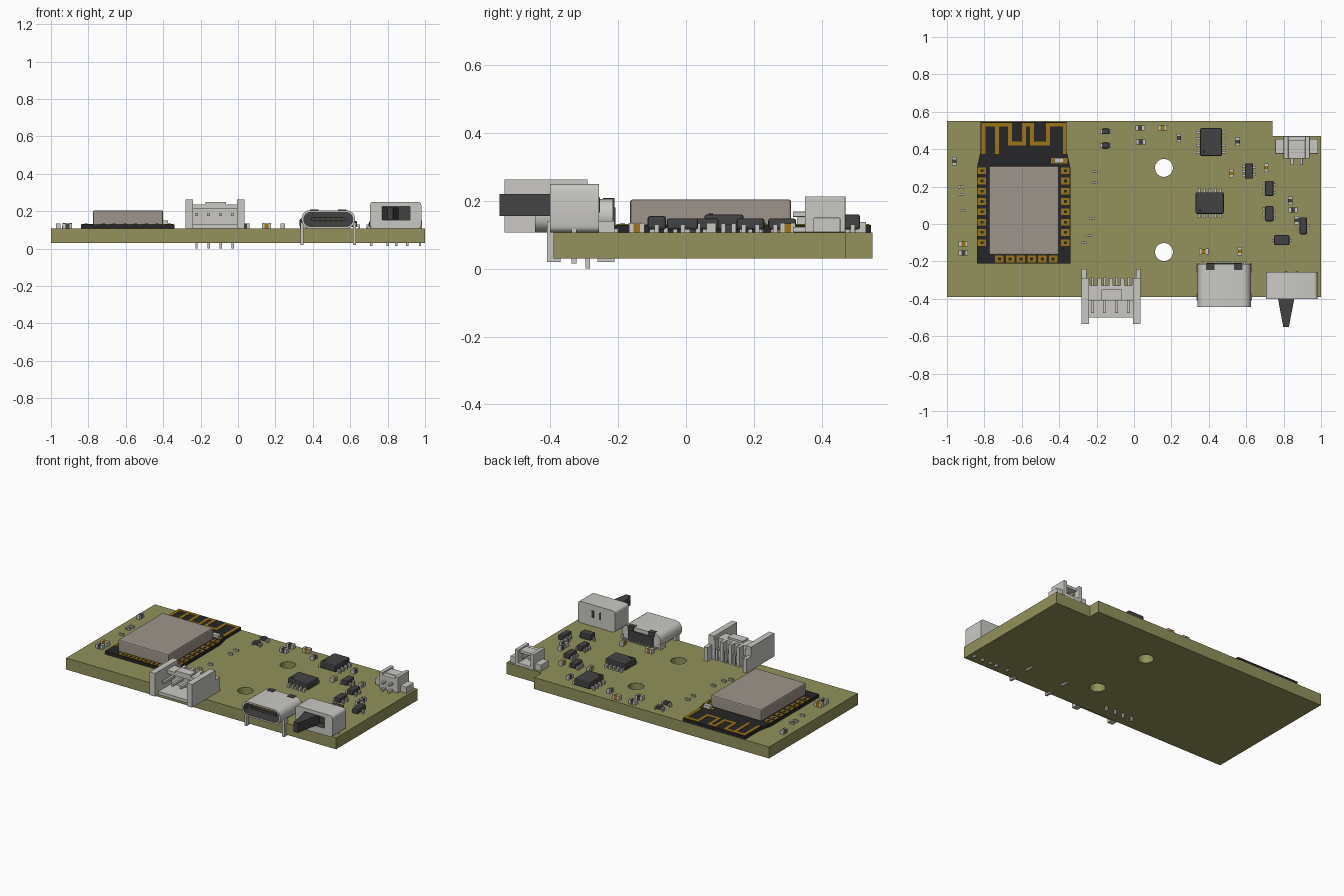
import bpy, bmesh, math
from mathutils import Matrix, Vector

if "Cube" in bpy.data.objects:
    bpy.data.objects.remove(bpy.data.objects["Cube"])


def material(name, srgb):
    color = [((c / 255 + 0.055) / 1.055) ** 2.4 for c in srgb] + [1]
    m = bpy.data.materials.new(name)
    m.use_nodes = True
    m.diffuse_color = color
    m.node_tree.nodes["Principled BSDF"].inputs["Base Color"].default_value = color
    return m


OLIVE = material("olive board", (146, 146, 92))
SHIELD = material("warm shield metal", (158, 149, 140))
LIGHT = material("light grey", (202, 201, 196))
DARK = material("dark plastic", (66, 66, 68))
BLACK = material("module black", (38, 38, 40))
GOLD = material("gold", (158, 118, 20))
TOP = 0.107    # upper surface of the board
MOD = 0.128    # upper surface of the radio module


def finish(name, bm, mats, bevel=0, segments=2):
    bmesh.ops.recalc_face_normals(bm, faces=bm.faces)
    me = bpy.data.meshes.new(name)
    bm.to_mesh(me)
    bm.free()
    ob = bpy.data.objects.new(name, me)
    bpy.context.collection.objects.link(ob)
    for m in mats:
        me.materials.append(m)
    if bevel:
        mod = ob.modifiers.new("Bevel", "BEVEL")
        mod.width, mod.segments = bevel, segments
    return ob


def boxes(name, items, bevel=0):
    """Join boxes given as (material, x range, y range, z range)."""
    bm, mats = bmesh.new(), []
    for mat, *ranges in items:
        if mat not in mats:
            mats.append(mat)
        mid = Vector([(a + b) / 2 for a, b in ranges])
        size = Vector([abs(b - a) for a, b in ranges])
        made = bmesh.ops.create_cube(bm, size=1, matrix=Matrix.LocRotScale(mid, None, size))
        for f in {f for v in made["verts"] for f in v.link_faces}:
            f.material_index = mats.index(mat)
    return finish(name, bm, mats, bevel)


def around(c, size):
    return (c - size / 2, c + size / 2)


def prism(name, outline, z0, z1, mat, bevel=0):
    bm = bmesh.new()
    base = bm.faces.new([bm.verts.new((x, y, z0)) for x, y in outline])
    ext = bmesh.ops.extrude_face_region(bm, geom=[base])
    verts = [g for g in ext["geom"] if isinstance(g, bmesh.types.BMVert)]
    bmesh.ops.translate(bm, verts=verts, vec=(0, 0, z1 - z0))
    return finish(name, bm, [mat], bevel)


def rounded(x0, x1, z0, z1, r, steps=5):
    pts = []
    for i, (x, z) in enumerate([(x1 - r, z1 - r), (x0 + r, z1 - r), (x0 + r, z0 + r), (x1 - r, z0 + r)]):
        for k in range(steps + 1):
            a = math.pi / 2 * (i + k / steps)
            pts.append((x + r * math.cos(a), z + r * math.sin(a)))
    return pts


def shell(name, outer, inner, y0, y1, depth):
    """Body along y with a dark-floored pocket in its front face."""
    bm = bmesh.new()
    rings = [[bm.verts.new((x, y, z)) for x, z in pts]
             for pts, y in ((outer, y1), (outer, y0), (inner, y0), (inner, y0 + depth))]
    n = len(outer)
    for j in range(3):
        for i in range(n):
            k = (i + 1) % n
            f = bm.faces.new((rings[j][i], rings[j][k], rings[j + 1][k], rings[j + 1][i]))
            f.material_index = int(j == 2)
    bm.faces.new(rings[0])
    bm.faces.new(rings[3]).material_index = 1
    ob = finish(name, bm, [LIGHT, DARK])
    bpy.ops.object.select_all(action="DESELECT")
    bpy.context.view_layer.objects.active = ob
    ob.select_set(True)
    bpy.ops.object.shade_smooth_by_angle(angle=math.radians(35))
    return ob


# Circuit board with corner notch and two drilled holes
board = prism("circuit_board", [(-1, -.39), (1, -.39), (1, .47), (.74, .47), (.74, .55), (-1, .55)], .03, TOP, OLIVE)
for y in (-.15, .3):
    bm = bmesh.new()
    bmesh.ops.create_cone(bm, cap_ends=True, segments=32, radius1=.048, radius2=.048, depth=.3,
                          matrix=Matrix.Translation((.16, y, TOP)))
    cutter = finish("hole_cutter", bm, [OLIVE])
    cutter.hide_render = True
    cutter.hide_set(True)
    cut = board.modifiers.new("Hole", "BOOLEAN")
    cut.object, cut.solver = cutter, "EXACT"

# Radio module: base, shield can, edge pads and antenna
prism("module_base", [(-.84, -.21), (-.34, -.21), (-.34, .3), (-.36, .39), (-.36, .545), (-.82, .545),
                      (-.82, .39), (-.84, .3)], TOP, MOD, BLACK)
boxes("module_shield", [(SHIELD, (-.775, -.4), (-.165, .31), (MOD - .005, .204))], .008)
pads = []
spots = [(x, .285 - .055 * i) for i in range(8) for x in (-.813, -.367)]
spots += [(-.72 + .0575 * i, -.187) for i in range(6)]
for x, y in spots:
    pads.append((GOLD, around(x, .046), around(y, .036), (TOP + .002, MOD + .003)))
    pads.append((BLACK, around(x, .016), around(y, .014), (MOD, MOD + .005)))
boxes("module_pads", pads)


def trace(path, width=.02):
    out = []
    for (xa, ya), (xb, yb) in zip(path, path[1:]):
        h = width / 2
        out.append((GOLD, (min(xa, xb) - h, max(xa, xb) + h), (min(ya, yb) - h, max(ya, yb) + h), (MOD, MOD + .003)))
    return out


meander = [(-.805, .385), (-.805, .53), (-.663, .53), (-.663, .43), (-.588, .43), (-.588, .53), (-.545, .53),
           (-.545, .43), (-.46, .43), (-.46, .53), (-.37, .53), (-.37, .385)]
boxes("module_antenna", trace(meander) + trace([(-.733, .53), (-.733, .385)]))
boxes("module_capacitor", [(LIGHT, around(-.4, .05), around(.34, .026), (MOD, .15)),
                           (GOLD, around(-.4, .09), around(.338, .03), (MOD, MOD + .004))])

# Four-pin open connector at the front edge
white = [(LIGHT, x, (-.535, -.29), (TOP, .262)) for x in ((-.28, -.24), (-.005, .035))]
white += [(LIGHT, x, (-.29, -.24), (TOP, .2)) for x in ((-.28, -.255), (.01, .035))]
white += [(LIGHT, (-.25, .005), (-.5, -.33), (TOP, .128)),
          (LIGHT, (-.25, .005), (-.36, -.33), (.12, .237)),
          (LIGHT, (-.25, .005), (-.41, -.35), (.215, .237)),
          (LIGHT, (-.175, -.065), (-.41, -.35), (.23, .25))]
white += [(LIGHT, around(-.245 + .0613 * i, .022), (-.335, -.29), (TOP, .237)) for i in range(5)]
boxes("wire_connector", white)
pins = []
for i in range(4):
    x = -.222 + .0645 * i
    pins += [(LIGHT, around(x, .016), (-.475, -.34), around(.182, .016)),
             (LIGHT, around(x, .013), (-.296, -.283), (0, .182)),
             (LIGHT, around(x, .013), (-.34, -.283), around(.175, .013))]
boxes("wire_connector_pins", pins)

# Charging port with tongue, rear insert and feet
shell("charging_port", rounded(.34, .625, TOP, .205, .045), rounded(.352, .613, TOP + .011, .194, .036),
      -.445, -.215, .17)
boxes("port_tongue", [(DARK, (.39, .575), (-.42, -.27), (.147, .165))]
      + [(GOLD, around(.41 + .029 * i, .014), (-.41, -.29), (.145, .168)) for i in range(6)])
boxes("port_rear_insert", [(DARK, (.39, .575), (-.235, -.208), (TOP, .18)),
                           (DARK, (.385, .43), (-.245, -.21), (.18, .208)),
                           (DARK, (.535, .58), (-.245, -.21), (.18, .208))])
boxes("port_feet", [(LIGHT, around(x, .016), y, (.02, .14)) for x in (.343, .622) for y in ((-.26, -.21), (-.41, -.37))]
      + [(LIGHT, around(.37 + .0245 * i, .011), (-.222, -.2), (TOP, .118)) for i in range(10)])

# Slide switch with lever
shell("switch_body", rounded(.705, .98, TOP, .25, .018, 3), rounded(.77, .92, .153, .226, .004, 3),
      -.4, -.257, .05)
prism("switch_lever", [(.77, -.36), (.77, -.4), (.798, -.55), (.828, -.55), (.857, -.4), (.857, -.36)], .155, .22, DARK)
boxes("switch_slots", [(DARK, around(x, .014), (-.258, -.253), (.165, .21)) for x in (.815, .87)])
boxes("switch_pins", [(LIGHT, around(x, .013), around(-.33, .016), (.015, TOP + .01))
                      for x in (.712, .8, .845, .905, .973)])

# Battery socket opening to the back
boxes("battery_socket", [(LIGHT, (.8, .94), (.35, .385), (TOP, .2)),
                         (LIGHT, (.8, .94), (.38, .47), (TOP, .128)),
                         (LIGHT, (.8, .825), (.35, .47), (TOP, .213)),
                         (LIGHT, (.915, .94), (.35, .47), (TOP, .213)),
                         (LIGHT, (.82, .92), (.38, .45), (.185, .205)),
                         (LIGHT, (.755, .8), (.375, .455), (TOP, .15)),
                         (LIGHT, (.94, .985), (.375, .455), (TOP, .15))]
      + [(LIGHT, around(x, .016), (.315, .45), around(z, .016)) for x in (.845, .895) for z in (.115, .16)], .003)


# Chips with rows of legs along x or y
def chip(name, cx, cy, sx, sy, height, legs, sideways, reach=.02, dot=False):
    body = boxes(name + "_body", [(DARK, around(cx, sx), around(cy, sy), (TOP + .008, height))], .007)
    out = []
    span = sy if sideways else sx
    for side, count in zip((-1, 1), legs):
        for i in range(count):
            t = ((i + .5) / count - .5) * span * .95
            edge = side * (sx if sideways else sy) / 2
            for a, b, z in ((0, reach * .6, (.118, .13)), (reach * .5, reach, (TOP, .13))):
                along, rng = around(t, .013), sorted((edge + side * a, edge + side * b))
                px, py = (rng, along) if sideways else (along, rng)
                out.append((LIGHT, [cx + v for v in px], [cy + v for v in py], z))
    if dot:
        out.append((BLACK, around(cx - sx * .34, .014), around(cy - sy * .34, .014), (height - .003, height + .002)))
    boxes(name + "_legs", out)


chip("power_chip", .412, .438, .116, .15, .16, (4, 4), True, .022, True)
chip("serial_chip", .405, .112, .15, .115, .16, (5, 5), False, .022, True)
for i, (x, y) in enumerate([(.615, .283), (.724, .19), (.724, .055)]):
    chip(f"small_chip_{i}", x, y, .045, .082, .148, (3, 2), True, .014)
chip("transistor", .905, -.01, .04, .092, .148, (2, 1), True, .014)
chip("diode", .79, -.086, .082, .054, .155, (1, 1), True, .012)
for i, y in enumerate((.42, .495)):
    chip(f"button_diode_{i}", -.152, y, .04, .03, .138, (2, 2), True, .01)


# Tiny two-ended parts: positions, direction, size and middle colour
def passives(name, spots, upright, length, width, height, middle, ends=LIGHT):
    out = []
    for x, y in spots:
        for k, mat in ((-1, ends), (0, middle), (1, ends)):
            rng = around(k * length * .36, length * (.28 if k else .46))
            thick = around(0, width if k else width * .94)
            px, py = (thick, rng) if upright else (rng, thick)
            out.append((mat, [x + v for v in px], [y + v for v in py], (TOP, TOP + height * (1 if k else .95))))
    boxes(name, out)


passives("capacitors_across", [(.033, .513), (.036, .438), (.85, .075), (-.912, -.155)], False, .05, .028, .028, DARK)
passives("capacitors_along", [(.24, .46), (.555, .44), (.835, .125), (-.96, .335), (.87, .02)], True, .045, .024, .026, DARK)
passives("gold_parts_across", [(.152, .515), (.372, -.147), (-.912, -.105)], False, .05, .03, .03, GOLD)
passives("gold_parts_along", [(.52, .272), (.706, .3), (.566, -.145)], True, .045, .024, .028, GOLD)
passives("resistors_across", [(-.21, .283), (-.21, .22), (-.225, .03), (-.24, -.06), (-.265, -.1), (-.925, .198),
                              (-.925, .16), (-.912, .07)], False, .03, .014, .014, SHIELD)
